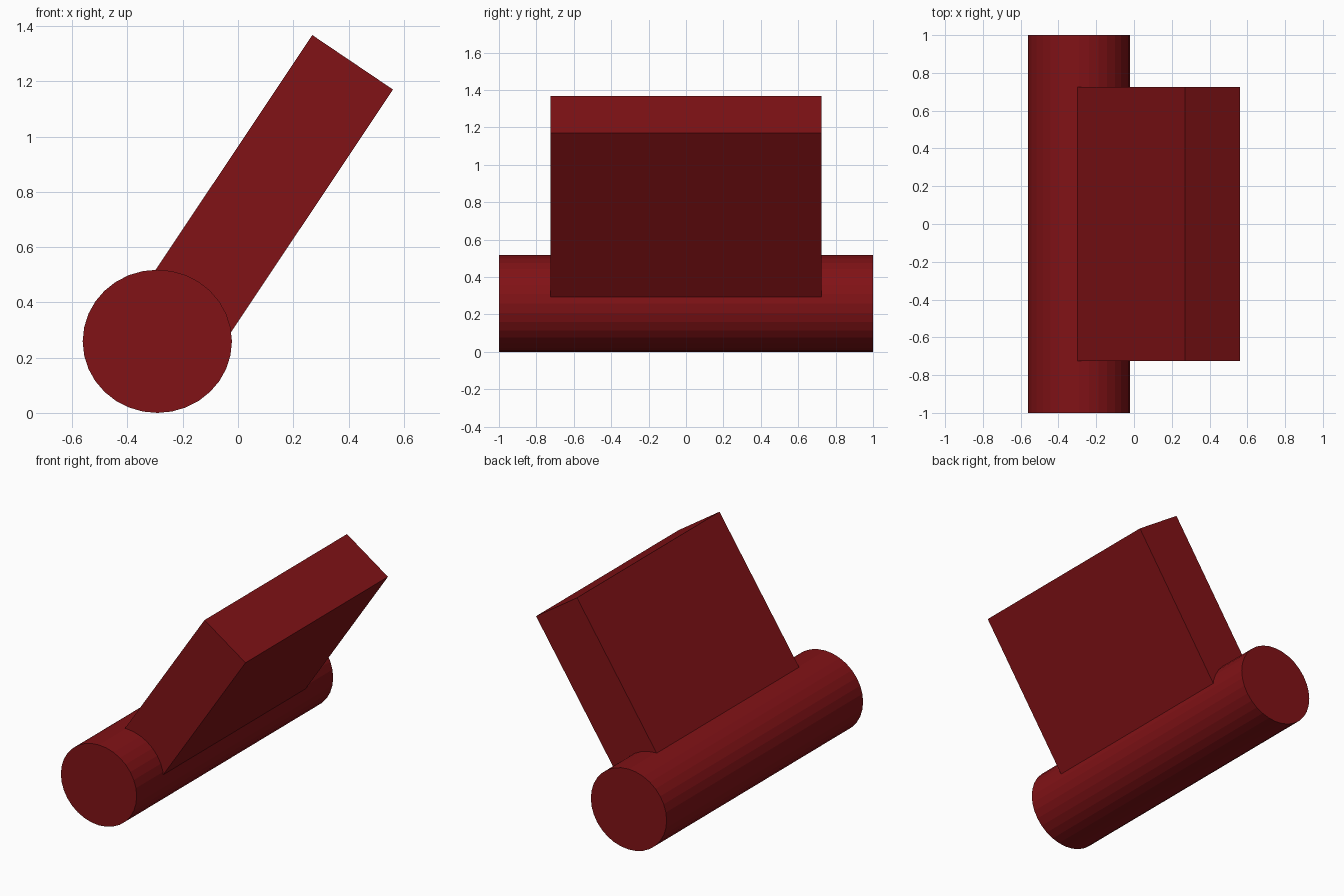
import bpy
import bmesh
from math import cos, sin, tau

if "Cube" in bpy.data.objects:
    bpy.data.objects.remove(bpy.data.objects["Cube"])

red = bpy.data.materials.new("dark_red")
red.diffuse_color = (0.22, 0.006, 0.008, 1)
red.use_nodes = True
red.node_tree.nodes["Principled BSDF"].inputs["Base Color"].default_value = red.diffuse_color


def extrude_profile(name, profile, half_depth):
    """Extrude an x-z outline symmetrically along y."""
    bm = bmesh.new()
    face = bm.faces.new([bm.verts.new((x, -half_depth, z)) for x, z in profile])
    geom = bmesh.ops.extrude_face_region(bm, geom=[face])["geom"]
    verts = [g for g in geom if isinstance(g, bmesh.types.BMVert)]
    bmesh.ops.translate(bm, verts=verts, vec=(0, 2 * half_depth, 0))
    bmesh.ops.recalc_face_normals(bm, faces=bm.faces)
    mesh = bpy.data.meshes.new(name)
    bm.to_mesh(mesh)
    bm.free()
    mesh.materials.append(red)
    obj = bpy.data.objects.new(name, mesh)
    bpy.context.collection.objects.link(obj)
    return obj


# Slightly oval hinge barrel lying along y
SIDES = 32
barrel = [(-0.292 + 0.27 * cos(tau * i / SIDES), 0.259 + 0.259 * sin(tau * i / SIDES))
          for i in range(SIDES)]
extrude_profile("barrel", barrel, 1.0)

# Slanted plate, its lower end sunk into the barrel
plate = [(-0.044, 0.264), (0.561, 1.17), (0.269, 1.367), (-0.336, 0.461)]
extrude_profile("plate", plate, 0.725)
